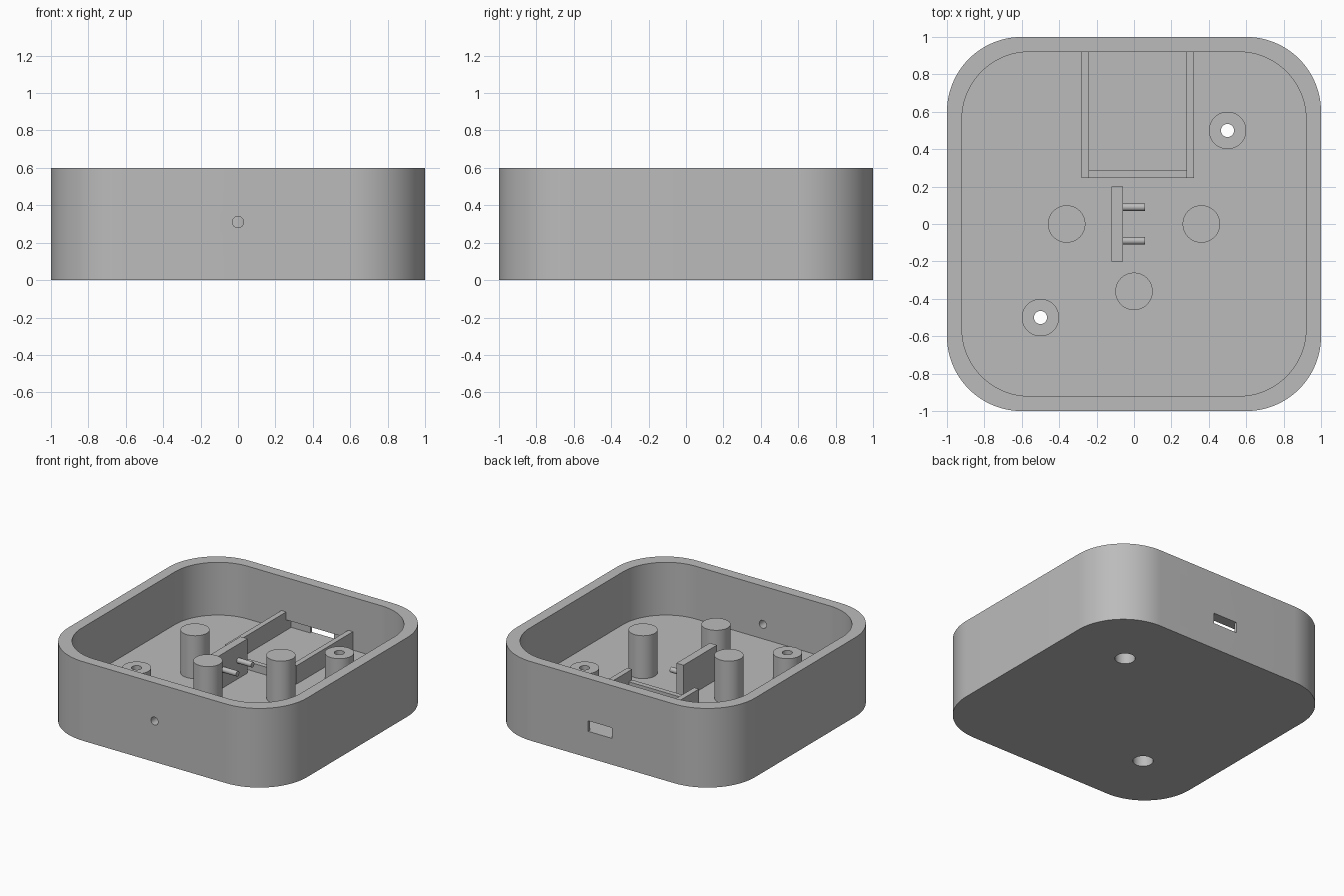
import bpy, bmesh, math
from mathutils import Matrix

if "Cube" in bpy.data.objects:
    bpy.data.objects.remove(bpy.data.objects["Cube"])

grey = bpy.data.materials.new("plain_grey")
grey.use_nodes = True
colour = (0.5, 0.5, 0.5, 1)
grey.diffuse_color = colour
grey.node_tree.nodes["Principled BSDF"].inputs["Base Color"].default_value = colour

FLOOR, TOP, SINK = 0.2, 0.6, 0.01


def finish(name, bm):
    bmesh.ops.recalc_face_normals(bm, faces=bm.faces)
    mesh = bpy.data.meshes.new(name)
    bm.to_mesh(mesh)
    bm.free()
    mesh.materials.append(grey)
    ob = bpy.data.objects.new(name, mesh)
    bpy.context.collection.objects.link(ob)
    return ob


def rounded_block(name, half, radius, z0, z1, steps=24):
    bm = bmesh.new()
    ring = []
    for q, (sx, sy) in enumerate([(1, 1), (-1, 1), (-1, -1), (1, -1)]):
        for i in range(steps + 1):
            a = math.pi / 2 * (q + i / steps)
            ring.append(bm.verts.new((sx * (half - radius) + radius * math.cos(a),
                                      sy * (half - radius) + radius * math.sin(a), z0)))
    face = bm.faces.new(ring)
    walls = bmesh.ops.extrude_face_region(bm, geom=[face])["geom"]
    up = [v for v in walls if isinstance(v, bmesh.types.BMVert)]
    bmesh.ops.translate(bm, verts=up, vec=(0, 0, z1 - z0))
    return finish(name, bm)


def box(name, x, y, z):
    bm = bmesh.new()
    bmesh.ops.create_cube(bm, size=1)
    for v in bm.verts:
        v.co = [lo + (c + 0.5) * (hi - lo) for c, (lo, hi) in zip(v.co, (x, y, z))]
    return finish(name, bm)


def rod(name, centre, radius, length, axis="Z", sides=48):
    turn = {"Z": Matrix(), "X": Matrix.Rotation(math.pi / 2, 4, "Y"),
            "Y": Matrix.Rotation(math.pi / 2, 4, "X")}[axis]
    bm = bmesh.new()
    bmesh.ops.create_cone(bm, cap_ends=True, segments=sides, radius1=radius, radius2=radius,
                          depth=length, matrix=Matrix.Translation(centre) @ turn)
    return finish(name, bm)


def post(name, x, y, radius, z0, z1):
    return rod(name, (x, y, (z0 + z1) / 2), radius, z1 - z0)


def activate(ob):
    bpy.ops.object.select_all(action="DESELECT")
    bpy.context.view_layer.objects.active = ob
    ob.select_set(True)


def cut(ob, cutters):
    activate(ob)
    for c in cutters:
        mod = ob.modifiers.new("cut", "BOOLEAN")
        mod.operation, mod.solver, mod.object = "DIFFERENCE", "EXACT", c
        bpy.ops.object.modifier_apply(modifier=mod.name)


# Housing and its two screw bosses, on a diagonal
parts = []
housing = rounded_block("housing", 1, 0.4, 0, TOP)
parts.append(housing)
cutters = [rounded_block("cavity_cutter", 0.92, 0.36, FLOOR, TOP + 0.2)]
for side, s in (("left", 0.5), ("right", -0.5)):
    boss = post(side + "_screw_boss", s, s, 0.1, FLOOR - SINK, 0.39)
    screw = [post("counterbore_cutter", s, s, 0.07, -0.1, FLOOR),
             post("screw_hole_cutter", s, s, 0.035, -0.1, TOP)]
    cut(boss, screw)
    cutters += screw
    parts.append(boss)

# Front wall hole, rear port slot and the pocket that thins the wall behind it
cutters += [rod("front_hole_cutter", (0, -0.97, 0.31), 0.03, 0.2, "Y"),
            box("port_slot_cutter", (-0.08, 0.12), (0.88, 1.1), (FLOOR, 0.28)),
            box("port_pocket_cutter", (-0.24, 0.28), (0.88, 0.98), (FLOOR, 0.28))]
cut(housing, cutters)
for c in cutters:
    bpy.data.objects.remove(c)

# Support posts
for name, x, y in (("left_post", 0.36, 0), ("right_post", -0.36, 0), ("front_post", 0, -0.36)):
    parts.append(post(name, x, y, 0.1, FLOOR - SINK, 0.525))

# Board tray against the rear wall
for name, x in (("tray_left_rail", 0.28), ("tray_right_rail", -0.28)):
    parts.append(box(name, (x, x + 0.04), (0.245, 0.925), (FLOOR - SINK, 0.34)))
parts.append(box("tray_stop", (-0.25, 0.29), (0.246, 0.285), (FLOOR - SINK, 0.26)))

# Upright plate with two pins
parts.append(box("pin_plate", (-0.12, -0.06), (-0.2, 0.2), (FLOOR - SINK, 0.46)))
for name, y in (("rear_pin", 0.09), ("front_pin", -0.09)):
    parts.append(rod(name, (-0.01, y, 0.337), 0.02, 0.14, "X", 32))

for ob in parts:
    activate(ob)
    bpy.ops.object.shade_smooth_by_angle(angle=math.radians(30))
